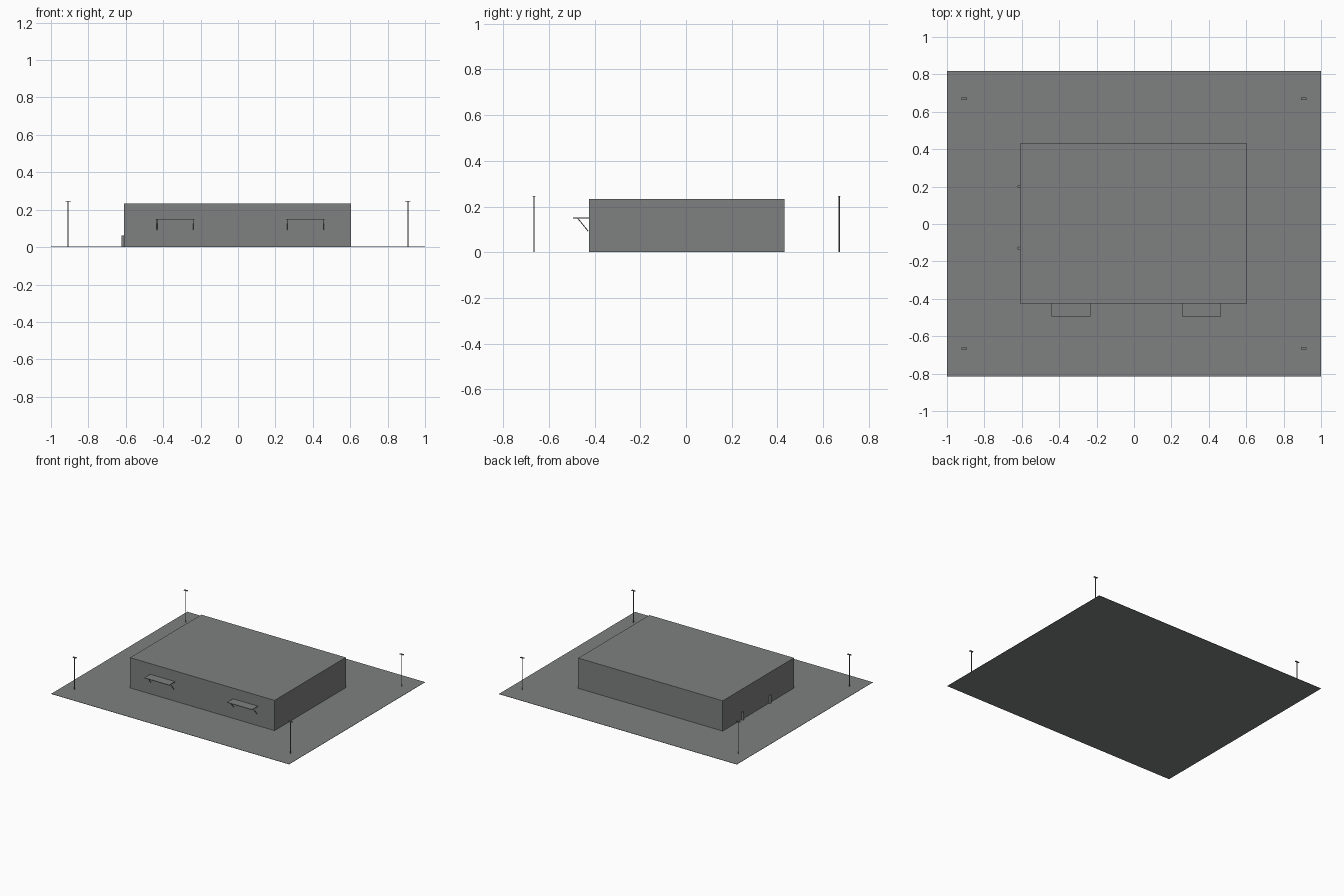
import bpy, bmesh, math
from mathutils import Matrix, Vector

if "Cube" in bpy.data.objects:
    bpy.data.objects.remove(bpy.data.objects["Cube"])

grey = bpy.data.materials.new("concrete_grey")
grey.diffuse_color = (0.21, 0.215, 0.215, 1)
grey.use_nodes = True
grey.node_tree.nodes["Principled BSDF"].inputs["Base Color"].default_value = grey.diffuse_color


def finish(name, bm):
    me = bpy.data.meshes.new(name)
    bm.to_mesh(me)
    bm.free()
    me.materials.append(grey)
    ob = bpy.data.objects.new(name, me)
    bpy.context.collection.objects.link(ob)
    return ob


def box(name, x, y, z):
    """Box from (min, max) pairs."""
    bm = bmesh.new()
    bmesh.ops.create_cube(bm, size=1)
    for v in bm.verts:
        v.co = [(a + b) / 2 + c * (b - a) for (a, b), c in zip((x, y, z), v.co)]
    return finish(name, bm)


def rod(name, a, b, r, sides=8):
    """Round bar between two points."""
    a, b = Vector(a), Vector(b)
    bm = bmesh.new()
    rot = (b - a).to_track_quat('Z', 'Y').to_matrix().to_4x4()
    bmesh.ops.create_cone(bm, cap_ends=True, segments=sides, radius1=r, radius2=r,
                          depth=(b - a).length, matrix=Matrix.Translation((a + b) / 2) @ rot)
    return finish(name, bm)


# Paved lot and main building
box("ground_slab", (-1, 1), (-0.815, 0.818), (0, 0.002))
box("building", (-0.61, 0.605), (-0.425, 0.43), (0.002, 0.232))

# Door canopies with slanted braces
for side, x0, x1 in (("left", -0.44, -0.232), ("right", 0.256, 0.465)):
    box(side + "_canopy", (x0, x1), (-0.495, -0.425), (0.147, 0.151))
    for i, x in enumerate((x0 + 0.007, x1 - 0.007)):
        rod(f"{side}_canopy_brace_{i}", (x, -0.473, 0.148), (x, -0.428, 0.092), 0.002, 6)

# Corner lamp posts with flat heads
for x in (-0.908, 0.908):
    for y in (-0.665, 0.67):
        rod("lamp_post", (x, y, 0.002), (x, y, 0.245), 0.003)
        box("lamp_head", (x - 0.015, x + 0.015), (y - 0.006, y + 0.006), (0.243, 0.247))

# Bollards along the left wall
for y in (-0.13, 0.2):
    rod("bollard", (-0.615, y, 0.002), (-0.615, y, 0.062), 0.009, 12)
